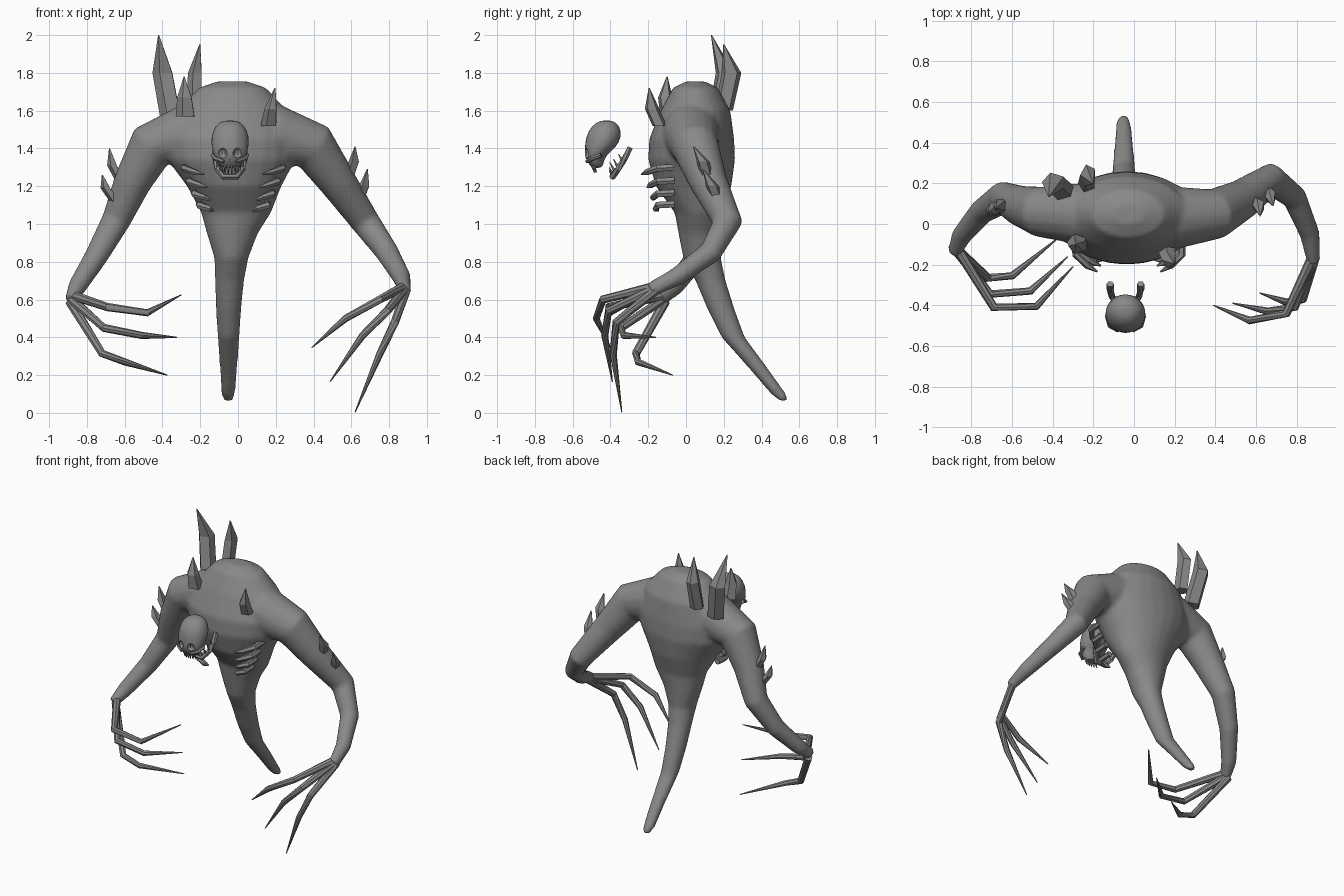
import bpy, bmesh, math
from mathutils import Vector

grey = bpy.data.materials.new("bone_grey")
grey.diffuse_color = (0.25, 0.25, 0.25, 1)


def ring_loft(bm, secs, n, hint=None, turn=0.0):
    """Skin sections (x, y, z, ru, rv). With a hint the rings follow the path, else they lie flat."""
    pts = [Vector(s[:3]) for s in secs]
    rings = []
    for i, s in enumerate(secs):
        if hint:
            t = (pts[min(i + 1, len(pts) - 1)] - pts[max(i - 1, 0)]).normalized()
            h = Vector(hint)
            v = (h - t * h.dot(t)).normalized()
            u = t.cross(v)
        else:
            u, v = Vector((1, 0, 0)), Vector((0, 1, 0))
        rings.append([bm.verts.new(pts[i] + u * s[3] * math.cos(a) + v * s[4] * math.sin(a))
                      for a in (turn + 2 * math.pi * k / n for k in range(n))])
    faces = [bm.faces.new(rings[0]), bm.faces.new(rings[-1])]
    for a, b in zip(rings, rings[1:]):
        for k in range(n):
            j = (k + 1) % n
            faces.append(bm.faces.new((a[k], a[j], b[j], b[k])))
    bmesh.ops.recalc_face_normals(bm, faces=faces)


def make(name, bm, smooth=None):
    me = bpy.data.meshes.new(name)
    bm.to_mesh(me)
    bm.free()
    me.materials.append(grey)
    ob = bpy.data.objects.new(name, me)
    bpy.context.collection.objects.link(ob)
    if smooth:
        bpy.ops.object.select_all(action='DESELECT')
        ob.select_set(True)
        bpy.context.view_layer.objects.active = ob
        bpy.ops.object.shade_smooth_by_angle(angle=math.radians(smooth))
    return ob


def loft(name, secs, n, hint=None, turn=0.0, smooth=None):
    bm = bmesh.new()
    ring_loft(bm, secs, n, hint, turn)
    return make(name, bm, smooth)


# Torso running down into the tail, fused with both arms
torso = [(-.03, .05, 1.755, .08, .05), (-.03, .05, 1.72, .18, .12), (-.03, .05, 1.6, .29, .185),
         (-.035, .03, 1.45, .36, .225), (-.035, .03, 1.34, .34, .23), (-.02, .04, 1.2, .25, .2),
         (-.01, .07, 1.06, .185, .13), (-.03, .075, .95, .135, .115), (-.035, .085, .82, .09, .1),
         (-.045, .13, .7, .077, .08), (-.05, .185, .55, .067, .072), (-.05, .25, .4, .058, .062),
         (-.05, .38, .24, .047, .05), (-.052, .49, .1, .037, .04), (-.052, .52, .062, .024, .02)]
left_arm = [(-.1, .05, 1.5, .18, .16), (-.28, .05, 1.48, .15, .15), (-.46, .06, 1.41, .13, .125),
            (-.56, .09, 1.22, .1, .1), (-.645, .13, 1.02, .077, .08), (-.75, .06, .83, .062, .062),
            (-.85, -.06, .67, .05, .05), (-.885, -.14, .6, .032, .04)]
right_arm = [(.05, .04, 1.5, .18, .16), (.2, .03, 1.47, .16, .155), (.4, .05, 1.41, .13, .125),
             (.53, .12, 1.22, .1, .1), (.675, .22, 1.01, .077, .08), (.79, .13, .85, .062, .062),
             (.865, -.05, .72, .05, .05), (.885, -.19, .65, .032, .04)]
bm = bmesh.new()
ring_loft(bm, torso, 24)
for arm in (left_arm, right_arm):
    ring_loft(bm, arm, 16, (0, 1, 0))
body = make("body_and_arms", bm)
m = body.modifiers.new("fuse", 'REMESH')
m.mode, m.voxel_size, m.use_smooth_shade = 'VOXEL', .014, True
m = body.modifiers.new("soften", 'SMOOTH')
m.factor, m.iterations = .5, 6

# Long jointed fingers
fingers = {
    "left_finger": [
        [(-.87, -.12, .62), (-.69, -.41, .56), (-.48, -.405, .53), (-.3, -.21, .625)],
        [(-.88, -.12, .6), (-.71, -.345, .45), (-.51, -.33, .41), (-.325, -.16, .4)],
        [(-.89, -.11, .59), (-.72, -.265, .315), (-.6, -.255, .27), (-.375, -.07, .2)]],
    "right_finger": [
        [(.88, -.16, .67), (.75, -.44, .6), (.57, -.475, .5), (.39, -.4, .345)],
        [(.885, -.16, .66), (.79, -.41, .54), (.66, -.43, .41), (.487, -.39, .165)],
        [(.89, -.16, .65), (.83, -.37, .48), (.75, -.385, .31), (.62, -.34, .004)]]}
for name, paths in fingers.items():
    for i, path in enumerate(paths):
        loft(f"{name}_{i + 1}", [(*p, r, r) for p, r in zip(path, (.026, .022, .019, .003))],
             8, (0, 0, 1), smooth=40)

# Horn-like spikes: base, middle, tip with half widths across x and y
spikes = {
    "back_spike_left": [(-.35, .16, 1.55, .06, .05), (-.395, .205, 1.8, .058, .05), (-.42, .135, 2.0, .003, .003)],
    "back_spike_right": [(-.23, .2, 1.6, .045, .05), (-.225, .24, 1.8, .04, .055), (-.202, .2, 1.95, .003, .003)],
    "chest_spike_left": [(-.275, -.09, 1.57, .055, .05), (-.28, -.11, 1.67, .042, .04), (-.285, -.1, 1.78, .003, .003)],
    "chest_spike_right": [(.165, -.14, 1.52, .045, .04), (.175, -.18, 1.61, .035, .04), (.196, -.195, 1.72, .003, .003)],
    "left_arm_spike_upper": [(-.62, .09, 1.23, .03, .035), (-.665, .09, 1.31, .028, .035), (-.68, .08, 1.4, .003, .003)],
    "left_arm_spike_lower": [(-.65, .08, 1.12, .03, .035), (-.7, .07, 1.19, .028, .035), (-.718, .06, 1.26, .003, .003)],
    "right_arm_spike_upper": [(.585, .115, 1.24, .03, .035), (.615, .09, 1.33, .03, .035), (.62, .04, 1.41, .003, .003)],
    "right_arm_spike_lower": [(.64, .17, 1.12, .03, .035), (.67, .14, 1.2, .03, .035), (.685, .09, 1.29, .003, .003)]}
for name, secs in spikes.items():
    loft(name, secs, 5, turn=.6)

# Ribs curling out of the chest, four on each side
for side, word in ((-1, "left"), (1, "right")):
    for i, z in enumerate((1.285, 1.215, 1.15, 1.09)):
        w = .29 - .027 * i
        path = [(w - .03, -.06, z + .015, .02), (w - .03, -.15, z + .01, .02),
                (w - .085, -.205 + .015 * i, z - .01, .017), (w - .135 + .01 * i, -.235 + .03 * i, z - .022, .004)]
        loft(f"{word}_rib_{i + 1}", [(side * x - .025, y, zz, r, r) for x, y, zz, r in path],
             6, (0, 0, 1), smooth=40)

# Floating skull with cut eye sockets and nose
SX = -.042
skull = loft("skull", [(SX, -.42, 1.55, .035, .03), (SX, -.425, 1.525, .08, .075),
                       (SX, -.435, 1.46, .105, .1), (SX, -.455, 1.40, .1, .082),
                       (SX, -.48, 1.365, .088, .06), (SX, -.48, 1.33, .066, .045),
                       (SX, -.47, 1.295, .05, .03)], 14, smooth=50)
skull.modifiers.new("round", 'SUBSURF').levels = 1
skull.modifiers["round"].render_levels = 1
bm = bmesh.new()
for dx, z, r in ((-.042, 1.375, .028), (.042, 1.375, .028), (0, 1.333, .013)):
    res = bmesh.ops.create_uvsphere(bm, u_segments=10, v_segments=8, radius=r)
    bmesh.ops.translate(bm, verts=res["verts"], vec=(SX + dx, -.535, z))
cutter = make("socket_cutter", bm)
cutter.hide_render = True
cutter.display_type = 'WIRE'
m = skull.modifiers.new("sockets", 'BOOLEAN')
m.operation, m.object = 'DIFFERENCE', cutter

# Cheekbones
for s, word in ((-1, "left"), (1, "right")):
    loft(f"{word}_cheekbone", [(SX + s * .09, -.45, 1.365, .012, .012), (SX + s * .075, -.5, 1.345, .014, .012),
                               (SX + s * .035, -.525, 1.33, .01, .01)], 6, (0, 0, 1), smooth=40)

# Open lower jaw, a bent bar mirrored about the skull's middle
half = [(.075, -.295, 1.405), (.075, -.325, 1.345), (.066, -.36, 1.29), (.035, -.39, 1.25)]
bar = half + [(-x, y, z) for x, y, z in reversed(half)]
loft("jaw", [(SX + x, y, z, .018, .016) for x, y, z in bar], 6, (0, .7, .7), smooth=30)

# Pointed teeth on jaw and upper row
bm = bmesh.new()
for x, y, z, h in ((.07, -.335, 1.33, .045), (.066, -.36, 1.3, .05), (.05, -.375, 1.275, .06),
                   (.03, -.385, 1.26, .045), (.01, -.39, 1.255, .035)):
    for s in (-1, 1):
        ring_loft(bm, [(SX + s * x, y, z, .009, .009),
                       (SX + s * x, y - h * .5, z + h * .9, .002, .002)], 5, (0, 1, 0))
for k in range(6):
    x = (k - 2.5) * .017
    y = -.497 + 6 * x * x
    ring_loft(bm, [(SX + x, y, 1.31, .008, .008), (SX + x, y + .012, 1.272, .003, .003)], 5, (0, 1, 0))
make("teeth", bm)
